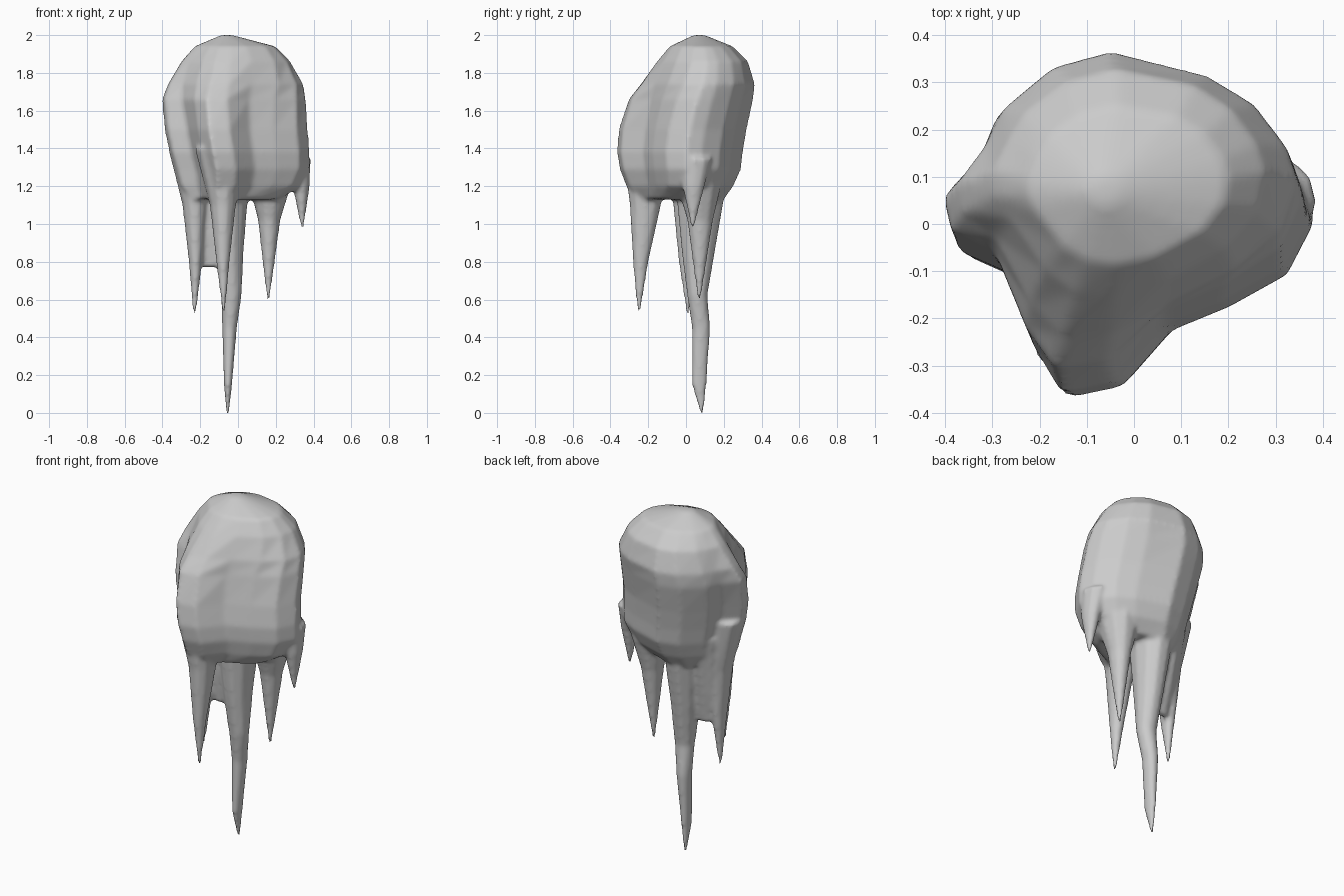
import bpy, math

cube = bpy.data.objects.get("Cube")
if cube:
    bpy.data.objects.remove(cube)

grey = bpy.data.materials.new("plain_grey")
grey.use_nodes = True
COLOUR = (0.6, 0.6, 0.6, 1)
grey.diffuse_color = COLOUR
grey.node_tree.nodes["Principled BSDF"].inputs["Base Color"].default_value = COLOUR

verts, faces = [], []


def loft(rings):
    """Skin a closed tube through rings of equal point count."""
    base, n = len(verts), len(rings[0])
    for ring in rings:
        verts.extend(ring)
    for r in range(len(rings) - 1):
        for i in range(n):
            a, b = base + r * n + i, base + r * n + (i + 1) % n
            faces.append((a, b, b + n, a + n))
    last = base + (len(rings) - 1) * n
    faces.append(tuple(range(base + n - 1, base - 1, -1)))
    faces.append(tuple(range(last, last + n)))


# Body: lobed plan outline, blended to an oval towards the crown
PLAN = [(.39, .04), (.36, .13), (.28, .235), (.17, .3), (-.04, .37), (-.17, .33),
        (-.28, .22), (-.31, .13), (-.4, .04), (-.38, -.04), (-.27, -.09), (-.215, -.26),
        (-.155, -.365), (-.04, -.34), (.07, -.21), (.2, -.155), (.33, -.08)]


def body_ring(z, x0, x1, y0, y1, lobed):
    ring = []
    for px, py in PLAN:
        a = math.atan2(py, px)
        u = lobed * px / .395 + (1 - lobed) * math.cos(a)
        v = lobed * py / .368 + (1 - lobed) * math.sin(a)
        ring.append(((x0 + x1) / 2 + u * (x1 - x0) / 2,
                     (y0 + y1) / 2 + v * (y1 - y0) / 2, z))
    return ring


loft([body_ring(*r) for r in (
    (1.13, -.26, .22, -.28, .2, .9),
    (1.2, -.31, .34, -.32, .25, 1),
    (1.29, -.335, .385, -.355, .29, 1),
    (1.38, -.36, .385, -.37, .3, 1),
    (1.5, -.385, .375, -.36, .32, 1),
    (1.66, -.4, .365, -.31, .355, .85),
    (1.74, -.37, .35, -.25, .365, .6),
    (1.86, -.3, .28, -.16, .33, .3),
    (1.94, -.23, .2, -.09, .25, .15),
    (2.0, -.09, -.03, .04, .1, 0))])


# Hanging spikes: rows of z, centre x, centre y, half width, half depth
def spike(*rows):
    loft([[(cx + rx * math.cos(i * math.tau / 10),
            cy + ry * math.sin(i * math.tau / 10), z) for i in range(10)]
          for z, cx, cy, rx, ry in rows])


spike((-.01, -.055, .085, .008, .008), (.15, -.053, .07, .022, .04),
      (.45, -.045, .08, .04, .05), (.62, -.035, .06, .055, .055),
      (.85, -.045, .065, .075, .09), (1.1, -.05, .075, .1, .125),
      (1.4, -.05, .08, .13, .16))                                   # central
spike((.53, -.075, -.25, .008, .008), (.8, -.08, -.24, .036, .042),
      (1.1, -.08, -.215, .07, .085), (1.4, -.1, -.21, .13, .13))    # front
spike((.52, -.23, .01, .008, .008), (.8, -.225, .01, .036, .05),
      (1.1, -.23, .01, .065, .08), (1.4, -.26, .01, .11, .1))       # right side
spike((.6, .16, .07, .008, .008), (1.02, .165, .075, .06, .07),
      (1.2, .17, .07, .11, .12), (1.35, .17, .06, .14, .15))        # left side
spike((.98, .34, .035, .008, .008), (1.2, .335, .04, .045, .06),
      (1.35, .315, .05, .07, .09))                                  # outer left
spike((.77, -.14, .045, .05, .02), (.95, -.15, .05, .08, .05),
      (1.3, -.16, .07, .12, .1))                                    # web

mesh = bpy.data.meshes.new("icicle_cluster")
mesh.from_pydata(verts, [], faces)
mesh.materials.append(grey)
cluster = bpy.data.objects.new("icicle_cluster", mesh)
bpy.context.collection.objects.link(cluster)

# Fuse the parts into one skin and soften the joins
fuse = cluster.modifiers.new("fuse", "REMESH")
fuse.mode = "VOXEL"
fuse.voxel_size = 0.012
fuse.use_smooth_shade = True
soft = cluster.modifiers.new("soften", "SMOOTH")
soft.factor = 0.5
soft.iterations = 6
